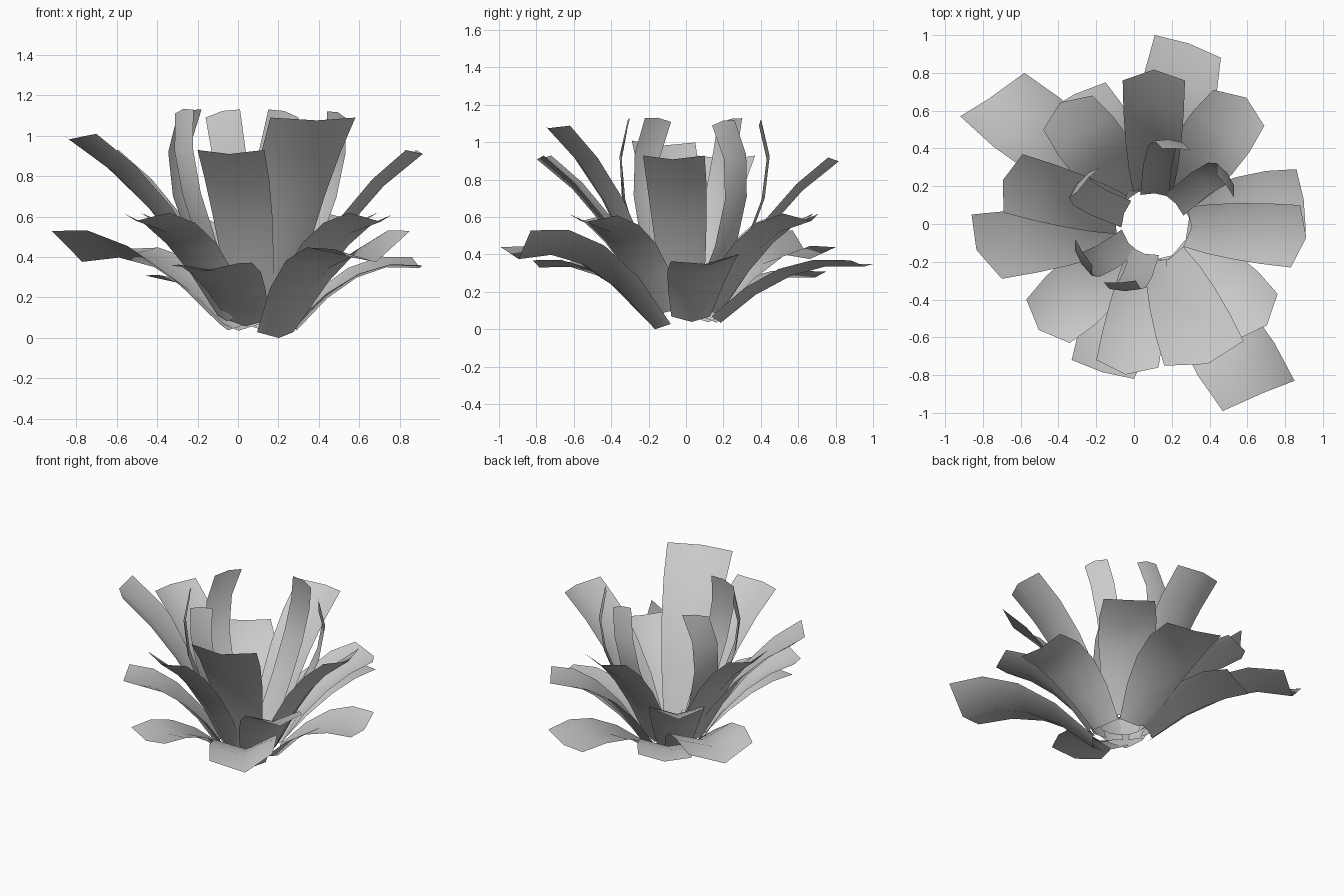
import bpy
from mathutils import Vector, Matrix

if "Cube" in bpy.data.objects:
    bpy.data.objects.remove(bpy.data.objects["Cube"])

CENTRE = Vector((0.1, 0.0, 0.0))
ROWS = 4


def leaf(name, a, b, base_r, base_z, base_w, lean, lift, bulge, depth,
         tip_depth, point, swirl=0.0):
    """Curved channel-shaped leaf from the base ring to tip corners a and b."""
    a, b = Vector(a), Vector(b)
    tip = (a + b) / 2
    flat = Vector((tip.x - CENTRE.x, tip.y - CENTRE.y, 0))
    reach = flat.length
    out = Matrix.Rotation(swirl, 3, 'Z') @ flat.normalized()
    base = CENTRE + out * base_r
    base.z = base_z
    # control point of the quadratic midrib curve
    ctrl = CENTRE + out * (base_r + (reach - base_r) * lean)
    ctrl.z = base_z + (tip.z - base_z) * lift
    side0 = out.cross(Vector((0, 0, 1)))
    side1 = a - b
    if side1.dot(side0) < 0:
        side1 = -side1
    verts, faces = [], []
    for i in range(ROWS + 1):
        t = i / ROWS
        p = base * (1 - t) ** 2 + ctrl * 2 * t * (1 - t) + tip * t * t
        tan = ((ctrl - base) * (1 - t) + (tip - ctrl) * t).normalized()
        side = (side0 * base_w).lerp(side1, t ** 0.8)
        side *= 1 + bulge * 4 * t * (1 - t)
        normal = side.cross(tan).normalized()
        if normal.dot(out) - normal.z < 0:
            normal = -normal
        mid = p + normal * (depth + (tip_depth - depth) * t)
        if i == ROWS:
            mid += tan * point          # pointed tip
        verts += [p + side / 2, mid, p - side / 2]
    for i in range(ROWS):
        for j in range(2):
            k = i * 3 + j
            faces.append((k, k + 1, k + 4, k + 3))
    me = bpy.data.meshes.new(name)
    me.from_pydata(verts, [], faces)
    me.polygons.foreach_set("use_smooth", [True] * len(me.polygons))
    ob = bpy.data.objects.new(name, me)
    bpy.context.collection.objects.link(ob)


# Low, drooping outer leaves; last values are tip channel depth and base height
low = [
    ((.11, 1.0, .35), (.46, .88, .37), .02, .07),
    ((.86, .29, .40), (.91, -.04, .36), .03, .07),
    ((.47, -.99, .44), (.85, -.83, .53), .11, .03),
    ((-.33, -.72, .36), (0, -.82, .37), .03, .09),
    ((-.58, .80, .44), (-.92, .57, .53), .11, .07),
    ((-.15, .75, .31), (-.46, .60, .31), .03, .07),
]
for i, (a, b, d, z) in enumerate(low):
    leaf(f"low_leaf_{i + 1}", a, b, .16, z, .21, .5, 1.2, .25, .045, d, .02)

# Middle ring of leaves
middle = [
    ((.42, .71, .62), (.69, .52, .62)),
    ((.76, -.37, .61), (.55, -.61, .62)),
    ((-.57, -.40, .62), (-.34, -.63, .62)),
    ((-.48, .50, .62), (-.22, .68, .62)),
]
for i, (a, b) in enumerate(middle):
    leaf(f"middle_leaf_{i + 1}", a, b, .17, .11, .22, .45, .9, .27, .05, .05, .06)

# Tall upright leaves
tall = [
    ((-.20, -.72, .93), (.13, -.76, .93)),
    ((.16, -.75, 1.09), (.58, -.62, 1.09)),
    ((.83, -.23, .93), (.88, .10, .93)),
    ((-.06, .76, .92), (.27, .76, .92)),
    ((-.59, .37, .93), (-.69, .06, .93)),
    ((-.86, .05, 1.0), (-.70, -.29, 1.01)),
]
for i, (a, b) in enumerate(tall):
    leaf(f"tall_leaf_{i + 1}", a, b, .17, .14, .21, .4, .68, .06, .04, .05, .035)

# Narrow inner leaves, tips swirling back towards the middle
inner = [
    ((.15, .40, 1.13), (.30, .39, 1.09)),
    ((.44, .26, 1.12), (.53, .14, 1.09)),
    ((-.18, .30, 1.13), (-.30, .17, 1.10)),
    ((-.31, -.08, 1.11), (-.22, -.22, 1.13)),
    ((-.16, -.31, 1.09), (.01, -.30, 1.13)),
]
for i, (a, b) in enumerate(inner):
    leaf(f"inner_leaf_{i + 1}", a, b, .15, .16, .15, 1.5, .65, 0, .015, .01, .01, .25)

# Rest the plant on the ground
objs = list(bpy.context.collection.objects)
low_z = min(v.co.z for o in objs for v in o.data.vertices)
for o in objs:
    for v in o.data.vertices:
        v.co.z -= low_z
